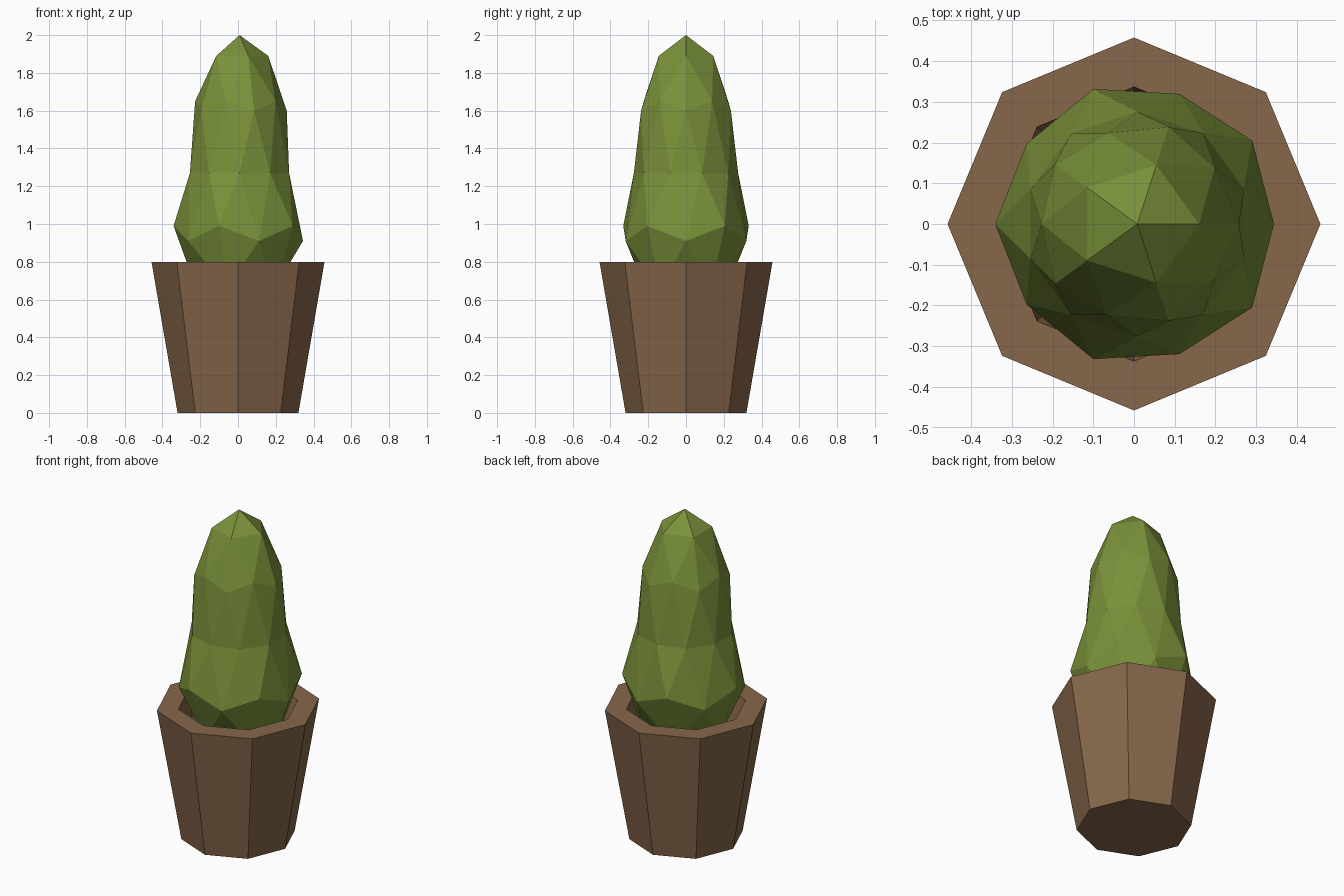
import bpy
import bmesh
import math

cube = bpy.data.objects.get("Cube")
if cube:
    bpy.data.objects.remove(cube, do_unlink=True)


def material(name, color):
    mat = bpy.data.materials.new(name)
    mat.use_nodes = True
    mat.diffuse_color = (*color, 1)
    bsdf = next(n for n in mat.node_tree.nodes if n.type == "BSDF_PRINCIPLED")
    bsdf.inputs["Base Color"].default_value = (*color, 1)
    return mat


def finish(name, bm, mat):
    bmesh.ops.recalc_face_normals(bm, faces=bm.faces)
    mesh = bpy.data.meshes.new(name)
    bm.to_mesh(mesh)
    bm.free()
    mesh.materials.append(mat)
    obj = bpy.data.objects.new(name, mesh)
    bpy.context.collection.objects.link(obj)
    return obj


# Flower pot: octagonal rings from the base, up over the rim, down into the cavity
bm = bmesh.new()
SIDES = 8
rings = []
for radius, z in [(0.32, 0), (0.458, 0.8), (0.337, 0.8), (0.3, 0.58)]:
    rings.append([bm.verts.new((radius * math.cos(math.tau * i / SIDES),
                                radius * math.sin(math.tau * i / SIDES), z))
                  for i in range(SIDES)])
for low, high in zip(rings, rings[1:]):
    for i in range(SIDES):
        j = (i + 1) % SIDES
        bm.faces.new((low[i], low[j], high[j], high[i]))
bm.faces.new(rings[0])
bm.faces.new(rings[-1])
finish("flower_pot", bm, material("terracotta_brown", (0.242, 0.135, 0.07)))

# Cactus: low-poly sphere whose horizontal rings are moved to a tapering profile
# Each entry: unit sphere height, new radius, new height
PROFILE = [
    (1, 0, 2.0), (0.851, 0.152, 1.89), (0.526, 0.235, 1.65), (0.447, 0.25, 1.6),
    (0, 0.276, 1.27),
    (-0.447, 0.349, 0.99), (-0.526, 0.336, 0.91), (-0.851, 0.23, 0.66), (-1, 0, 0.56),
]
bm = bmesh.new()
bmesh.ops.create_icosphere(bm, subdivisions=2, radius=1)
for v in bm.verts:
    _, radius, height = min(PROFILE, key=lambda p: abs(p[0] - v.co.z))
    angle = math.atan2(v.co.y, v.co.x)
    v.co = (0.008 + radius * math.cos(angle), radius * math.sin(angle), height)
finish("cactus", bm, material("cactus_green", (0.195, 0.285, 0.042)))
